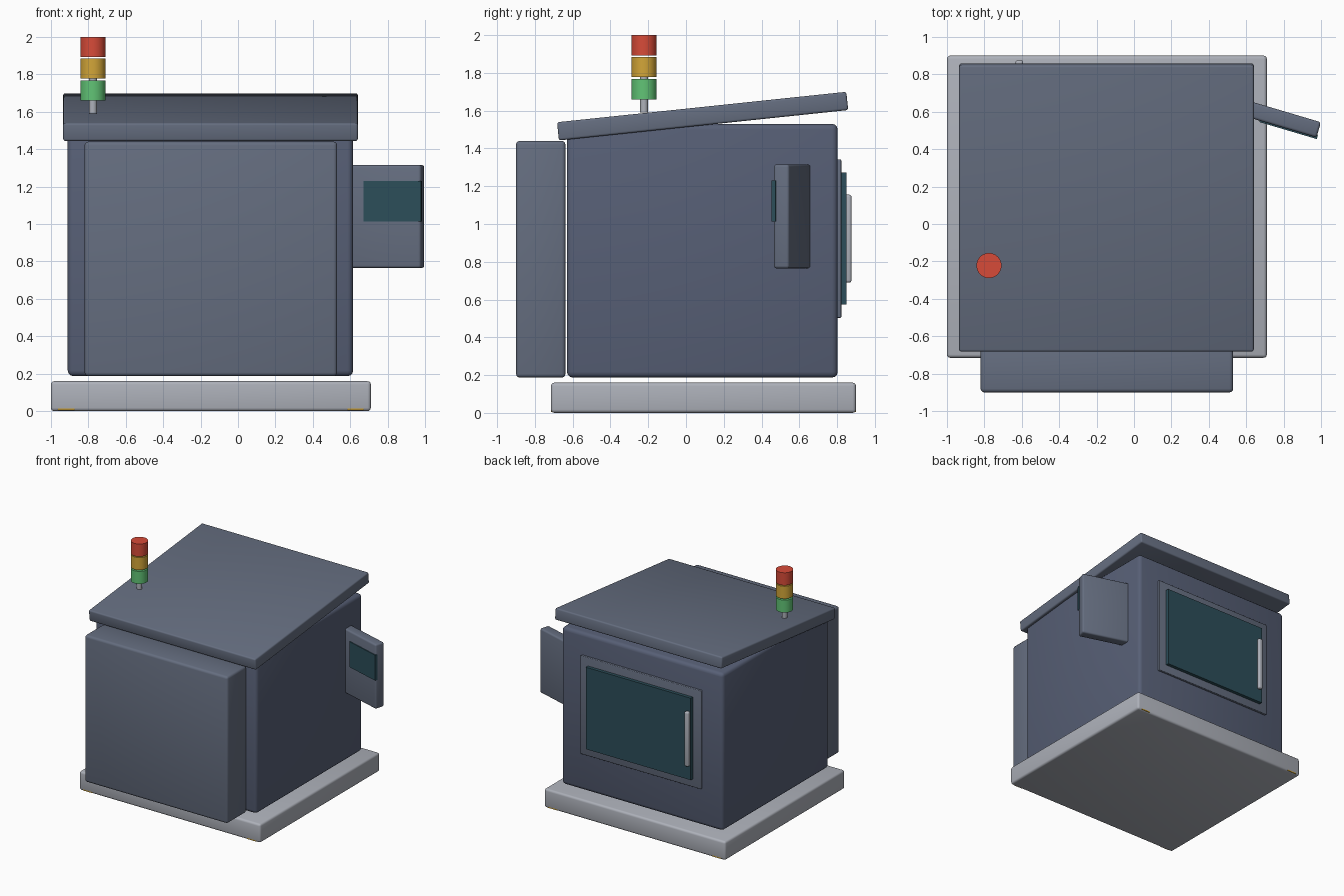
import bpy
from math import radians, cos, sin

if "Cube" in bpy.data.objects:
    bpy.data.objects.remove(bpy.data.objects["Cube"])


def material(name, rgb):
    m = bpy.data.materials.new(name)
    m.diffuse_color = (*rgb, 1)
    m.use_nodes = True
    m.node_tree.nodes["Principled BSDF"].inputs["Base Color"].default_value = m.diffuse_color
    return m


SHELL = material("shell_blue", (0.095, 0.115, 0.18))
PANEL = material("panel_slate", (0.13, 0.155, 0.215))
METAL = material("light_metal", (0.42, 0.44, 0.49))
GLASS = material("dark_glass", (0.025, 0.075, 0.1))
AMBER = material("amber", (0.65, 0.38, 0.04))
RED = material("red", (0.68, 0.07, 0.04))
GREEN = material("green", (0.12, 0.55, 0.18))


def finish(ob, name, mat):
    ob.name = name
    ob.data.materials.append(mat)
    bpy.ops.object.shade_smooth_by_angle(angle=radians(35))
    return ob


def box(name, centre, size, mat, bevel=0.0, rot=(0, 0, 0), segments=3):
    bpy.ops.mesh.primitive_cube_add(size=1, location=centre, rotation=rot)
    ob = bpy.context.object
    ob.scale = size
    bpy.ops.object.transform_apply(location=False, rotation=False, scale=True)
    if bevel:
        mod = ob.modifiers.new("Bevel", 'BEVEL')
        mod.width, mod.segments = bevel, segments
        bpy.ops.object.modifier_apply(modifier=mod.name)
    return finish(ob, name, mat)


def span(name, x, y, z, mat, bevel=0.0):
    """Box given by its ranges along the three axes."""
    return box(name, [(a + b) / 2 for a, b in (x, y, z)],
               [b - a for a, b in (x, y, z)], mat, bevel)


def cylinder(name, x, y, z, radius, mat):
    bpy.ops.mesh.primitive_cylinder_add(vertices=32, radius=radius, depth=z[1] - z[0],
                                        location=(x, y, (z[0] + z[1]) / 2))
    return finish(bpy.context.object, name, mat)


# Base plinth with amber corner markers peeking through its lower bevel
span("base", (-1.0, 0.71), (-0.715, 0.9), (0, 0.16), METAL, 0.018)
for side, x in (("left", -0.918), ("right", 0.628)):
    for end, y in (("front", -0.694), ("back", 0.879)):
        span(f"corner_marker_{end}_{side}", (x - 0.043, x + 0.043),
             (y - 0.02, y + 0.02), (0.005, 0.03), AMBER)

# Main housing and front cabinet
span("housing", (-0.91, 0.615), (-0.63, 0.803), (0.187, 1.53), SHELL, 0.03)
span("front_cabinet", (-0.82, 0.53), (-0.9, -0.638), (0.187, 1.44), PANEL, 0.02)

# Sloping roof
box("roof", (-0.147, 0.088, 1.571), (1.575, 1.54, 0.097), PANEL, 0.012,
    (radians(6), 0, 0))

# Back door: frame, window and handle
span("door_frame", (-0.715, 0.422), (0.79, 0.822), (0.503, 1.342), PANEL, 0.006)
span("door_window", (-0.64, 0.35), (0.81, 0.85), (0.573, 1.272), GLASS)
span("door_handle", (-0.633, -0.593), (0.838, 0.876), (0.69, 1.155), METAL, 0.012)

# Angled control panel on the right wall; u runs along it, n faces forward
ang = radians(-16.5)
u, n = (cos(ang), sin(ang)), (sin(ang), -cos(ang))
tip = (0.987, 0.503)


def on_panel(along, out, z):
    return (tip[0] + u[0] * along + n[0] * out, tip[1] + u[1] * along + n[1] * out, z)


box("control_panel", on_panel(-0.23, 0, 1.04), (0.46, 0.085, 0.55), PANEL, 0.014, (0, 0, ang))
box("control_screen", on_panel(-0.156, 0.039, 1.122), (0.32, 0.022, 0.217), GLASS, 0,
    (0, 0, ang))

# Signal tower
cylinder("signal_pole", -0.775, -0.222, (1.59, 1.79), 0.021, METAL)
for name, z, mat in (("green", 1.66, GREEN), ("amber", 1.778, AMBER), ("red", 1.893, RED)):
    cylinder(f"signal_light_{name}", -0.775, -0.222, (z, z + 0.107), 0.067, mat)
